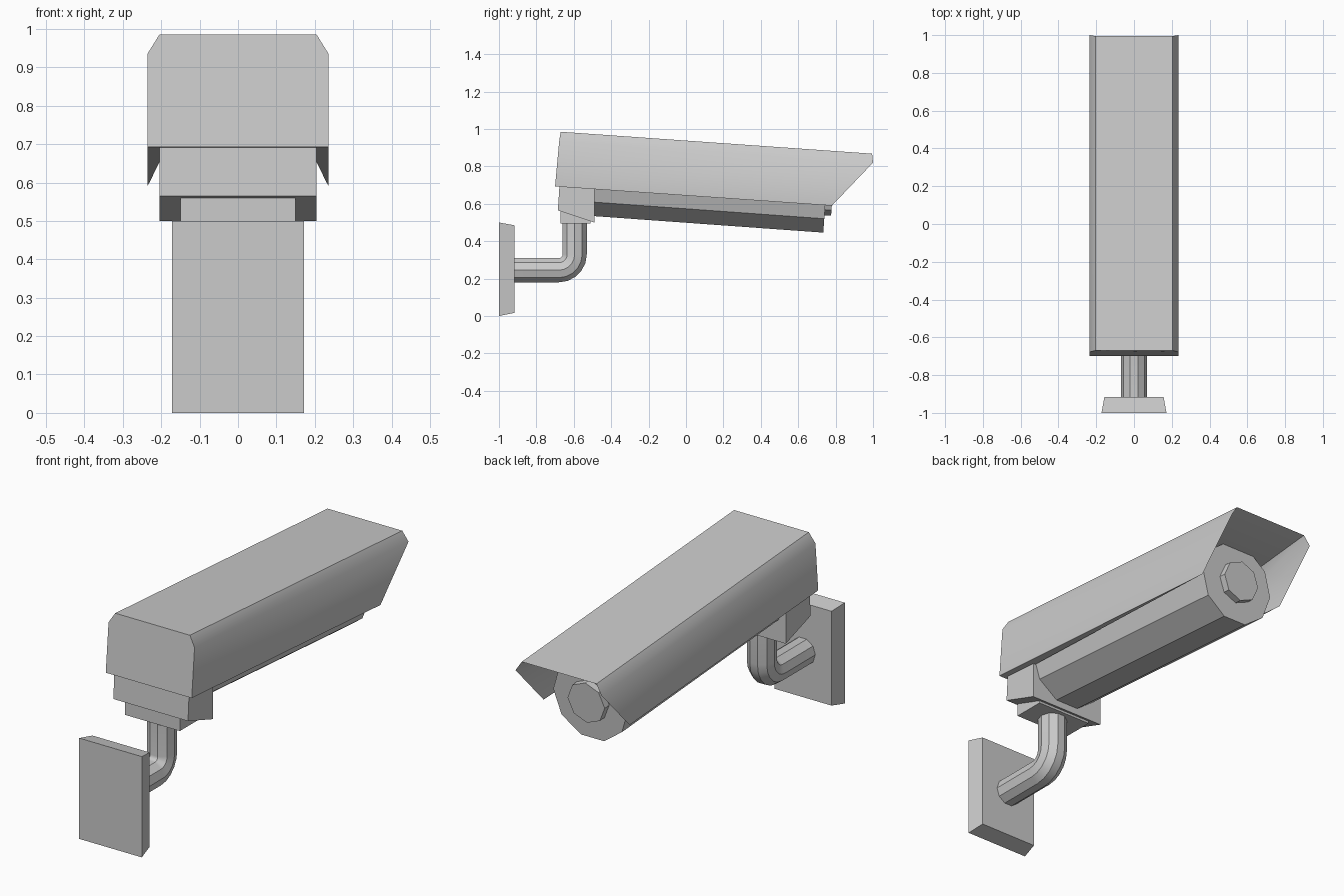
import bpy, bmesh, math
from mathutils import Vector

if "Cube" in bpy.data.objects:
    bpy.data.objects.remove(bpy.data.objects["Cube"])


def make(name, verts, faces, smooth=0):
    bm = bmesh.new()
    vs = [bm.verts.new(v) for v in verts]
    for f in faces:
        bm.faces.new([vs[i] for i in f])
    bmesh.ops.recalc_face_normals(bm, faces=bm.faces)
    me = bpy.data.meshes.new(name)
    bm.to_mesh(me)
    bm.free()
    ob = bpy.data.objects.new(name, me)
    bpy.context.collection.objects.link(ob)
    if smooth:
        bpy.ops.object.select_all(action='DESELECT')
        ob.select_set(True)
        bpy.context.view_layer.objects.active = ob
        bpy.ops.object.shade_smooth_by_angle(angle=math.radians(smooth))
    return ob


def loft(name, rings, smooth=0):
    n = len(rings[0])
    verts = [p for r in rings for p in r]
    faces = [(k * n + i, k * n + (i + 1) % n, (k + 1) * n + (i + 1) % n, (k + 1) * n + i)
             for k in range(len(rings) - 1) for i in range(n)]
    faces += [tuple(range(n)), tuple(range(len(verts) - n, len(verts)))]
    return make(name, verts, faces, smooth)


def ring(y, z, pitch, r, n):
    # Regular polygon across a direction pitched up from +y; first corner on +x
    up = Vector((0, -math.sin(pitch), math.cos(pitch)))
    return [Vector((r * math.cos(t), y, z)) + up * (r * math.sin(t))
            for t in (2 * math.pi * i / n for i in range(n))]


def prism(name, half, profile):
    return loft(name, [[(x, y, z) for y, z in profile] for x in (-half, half)])


def rect(y, hx, z0, z1):
    return [(-hx, y, z0), (hx, y, z0), (hx, y, z1), (-hx, y, z1)]


# Wall plate, tapering towards the front
loft("wall_plate", [rect(-1.0, 0.172, 0.0, 0.5), rect(-0.917, 0.157, 0.017, 0.485)])

# Ten-sided bent pipe arm
R, cy, cz = 0.085, -0.68, 0.33
pipe = [ring(-0.95, cz - R, 0, 0.068, 10)]
for i in range(6):
    a = math.pi / 2 * i / 5
    pipe.append(ring(cy + R * math.sin(a), cz - R * math.cos(a), a, 0.068, 10))
pipe.append(ring(cy + R, 0.52, math.pi / 2, 0.068, 10))
loft("pipe_arm", pipe, 30)

# Mounting wedge and saddle block under the hood
prism("mount_wedge", 0.15, [(-0.67, 0.58), (-0.67, 0.495), (-0.51, 0.495), (-0.51, 0.53)])
prism("mount_saddle", 0.205, [(-0.685, 0.565), (-0.49, 0.50), (-0.49, 0.70), (-0.675, 0.72)])

# Ten-sided camera body and eight-sided lens, tilted down
tilt = -0.072


def axis_z(y):
    return 0.641 + tilt * (y - 0.74)


loft("camera_body", [ring(y, axis_z(y), tilt, 0.205, 10) for y in (-0.55, 0.748)])
loft("lens", [ring(y, axis_z(y), tilt, 0.102, 8) for y in (0.70, 0.783)])


# Sun hood: outer shell folded at the front rim into a tapering cavity
def bottom(y):
    return 0.693 - 0.0696 * (y + 0.7)


half_sections = [
    [(0.236, -0.70, bottom(-0.7)), (0.236, -0.678, 0.935), (0.205, -0.67, 0.985)],
    [(0.236, 0.78, bottom(0.78)), (0.236, 1.0, 0.82), (0.205, 0.995, 0.868)],
    [(0.226, 0.50, bottom(0.5)), (0.21, 0.72, 0.765), (0.17, 0.72, 0.805)],
    [(0.187, -0.66, bottom(-0.66)), (0.187, -0.66, 0.80), (0.15, -0.66, 0.85)],
]
verts, faces = [], []
for s in half_sections:
    verts += s + [(-x, y, z) for x, y, z in reversed(s)]
for k in range(3):
    for i in range(5):
        a = 6 * k + i
        faces.append((a, a + 1, a + 7, a + 6))
faces += [range(0, 6), range(18, 24)]
# Bottom strips on both sides and across the back
faces += [(0, 6, 12, 18), (5, 11, 17, 23), (0, 18, 23, 5)]
make("sun_hood", verts, faces, 40)
